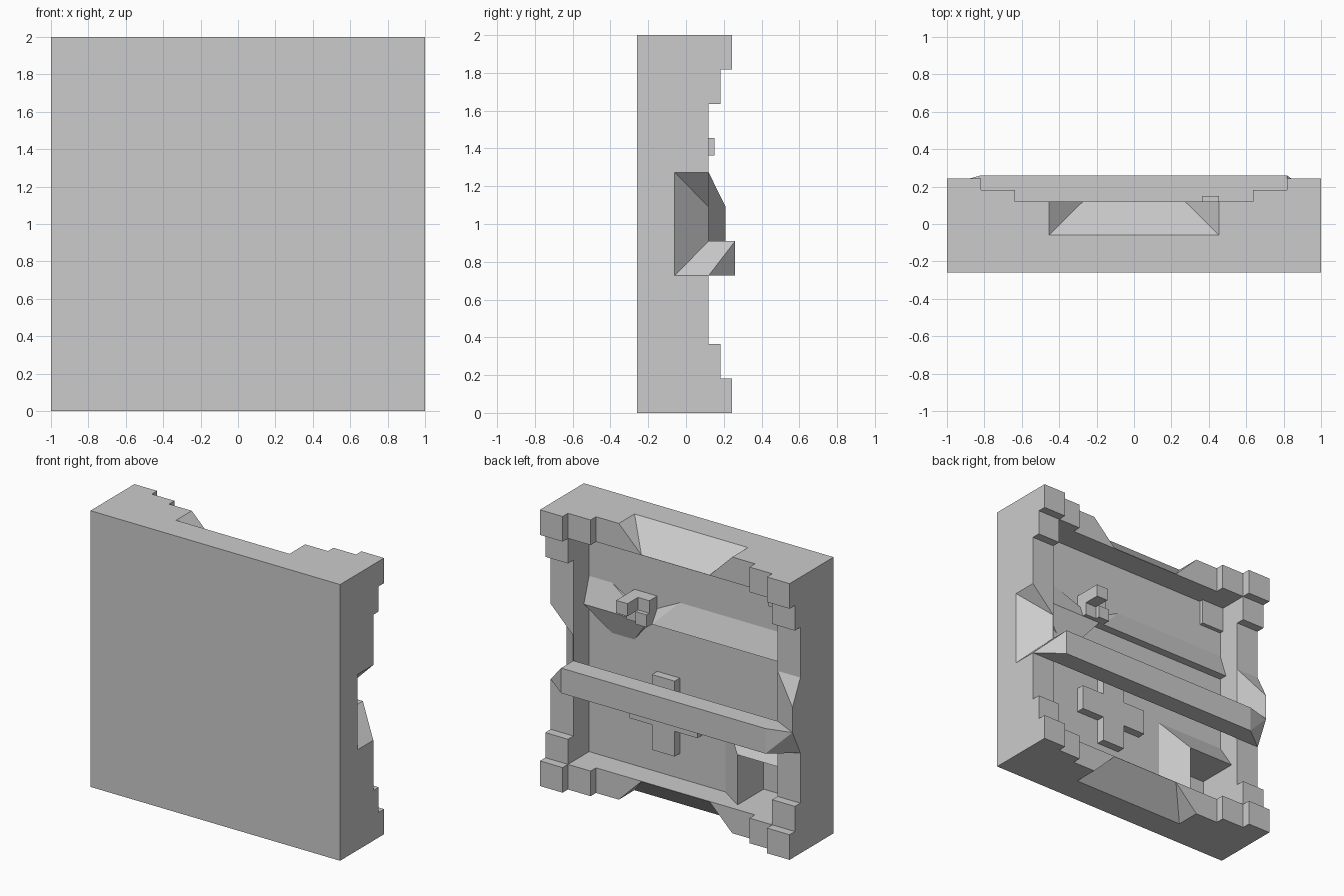
import bpy, bmesh

if "Cube" in bpy.data.objects:
    bpy.data.objects.remove(bpy.data.objects["Cube"])

C = 2 / 11            # one grid cell
H = C / 2
D = -0.06             # recessed panel depth
F = 0.12              # frame depth
IN = 1 - C            # inner half-width of frame


def hull(name, pts):
    bm = bmesh.new()
    for p in pts:
        bm.verts.new(p)
    bmesh.ops.convex_hull(bm, input=bm.verts)
    bmesh.ops.dissolve_limit(bm, angle_limit=0.01, verts=bm.verts, edges=bm.edges)
    bmesh.ops.recalc_face_normals(bm, faces=bm.faces)
    me = bpy.data.meshes.new(name)
    bm.to_mesh(me)
    bm.free()
    ob = bpy.data.objects.new(name, me)
    bpy.context.collection.objects.link(ob)
    return ob


def box(name, x0, x1, y0, y1, z0, z1):
    return hull(name, [(x, y, z) for x in (x0, x1) for y in (y0, y1) for z in (z0, z1)])


def cut(target, cutter):
    m = target.modifiers.new("cut", 'BOOLEAN')
    m.operation = 'DIFFERENCE'
    m.solver = 'EXACT'
    m.object = cutter
    cutter.hide_render = True
    cutter.hide_set(True)


# Wall block with recessed panel and a deep corner pocket
wall = box("wall", -1, 1, -0.26, F, 0, 2)
cut(wall, box("panel_cutter", -IN, IN, D, 0.3, C, 2 - C))
cut(wall, box("pocket_cutter", -IN, -2.5 * C, -0.24, 0.0, C, 3 * C))


# Tapered notches in the top, bottom and right rails
def notch(name, half, place):
    e = 0.02
    pts = []
    for s in (-1, 1):
        pts += [place(s * (half + e), D - e, 1 + e), place(s * (half + e), F + e, 1 + e),
                place(s * (half - C - e), F + e, IN - e + 0.002)]
    cut(wall, hull(name, pts))


notch("top_notch_cutter", 2.5 * C, lambda a, y, o: (a, y, 1 + o))
notch("bottom_notch_cutter", 2.5 * C, lambda a, y, o: (a, y, 1 - o))
notch("right_notch_cutter", 1.5 * C, lambda a, y, o: (o, y, 1 + a))

# Stepped blocks at the four corners
for sx in (-1, 1):
    for sz in (-1, 1):
        def corner(name, a0, a1, b0, b1, y):
            box(name, *sorted((sx * a0, sx * a1)), F - 0.01, y,
                *sorted((1 + sz * b0, 1 + sz * b1)))
        corner("corner_block", IN, 1, IN, 1, 0.243)
        corner("corner_step_side", IN - C, IN, IN, 1, 0.182)
        corner("corner_step_upright", IN, 1, IN - C, IN, 0.182)

# Raised wedge on the left rail
zl, zh = 4 * C, 7 * C
hull("rail_wedge", [(-1, F, zl), (-1, F, zh), (-IN, F, zl), (-IN, F, zh),
                    (-1, 0.21, 5 * C), (-1, 0.21, 6 * C)])

# Bridging cross bar with tapered ends
hull("cross_bar", [(s * IN, y, z) for s in (-1, 1) for y in (F, 0.26) for z in (4 * C, 5 * C)]
     + [(1, F, 4 * C), (-1, F, 4 * C), (-1, 0.21, 5 * C)])

# Sloped ledge on the panel, in two pieces
hull("ledge_long", [(-IN, D, 8 * C), (H, D, 8 * C), (-IN, 0, 7 * C), (1.5 * C, 0, 7 * C),
                    (-IN, D, 7 * C), (1.5 * C, D, 7 * C), (1.5 * C, D, 7.5 * C)])
hull("ledge_short", [(IN, D, 8 * C), (3.5 * C, D, 8 * C), (IN, 0, 7 * C), (0.31, 0, 7 * C),
                     (IN, D, 7 * C), (0.31, D, 7 * C), (3.5 * C, D, 6 * C), (2.5 * C, D, 6 * C)])

# Cluster of small blocks
for i, k, y in ((1, 1, 0.15), (0, 1, 0.03), (1, 0, 0.03), (0, 0, 0.06)):
    x, z = 1.5 * C + i * H, 7 * C + k * H
    box("cluster_block", x, x + H, D - 0.01, y, z, z + H)

# Plus-shaped relief
box("plus_upright", H, 1.5 * C, D - 0.01, 0, 2 * C, 5 * C)
box("plus_arm_left", -H, H, D - 0.01, 0, 3 * C, 4 * C)
box("plus_arm_right", 1.5 * C, 2.5 * C, D - 0.01, 0, 3 * C, 4 * C)

# Sloped rim around the pocket
a, b = -1.5 * C, -2.5 * C
hull("pocket_rim_side", [(a, D, C), (b, D, C), (b, 0.06, C), (a, D, 4 * C), (b, D, 3 * C), (b, 0.06, 3 * C)])
hull("pocket_rim_top", [(a, D, 4 * C), (-IN, D, 4 * C), (b, D, 3 * C), (-IN, D, 3 * C),
                        (b, 0.06, 3 * C), (-IN, 0.06, 3 * C)])

# Raised patch in the upper inner corner
box("corner_patch", -IN, -IN + C, D - 0.01, D + 0.03, 9 * C, 10 * C)
